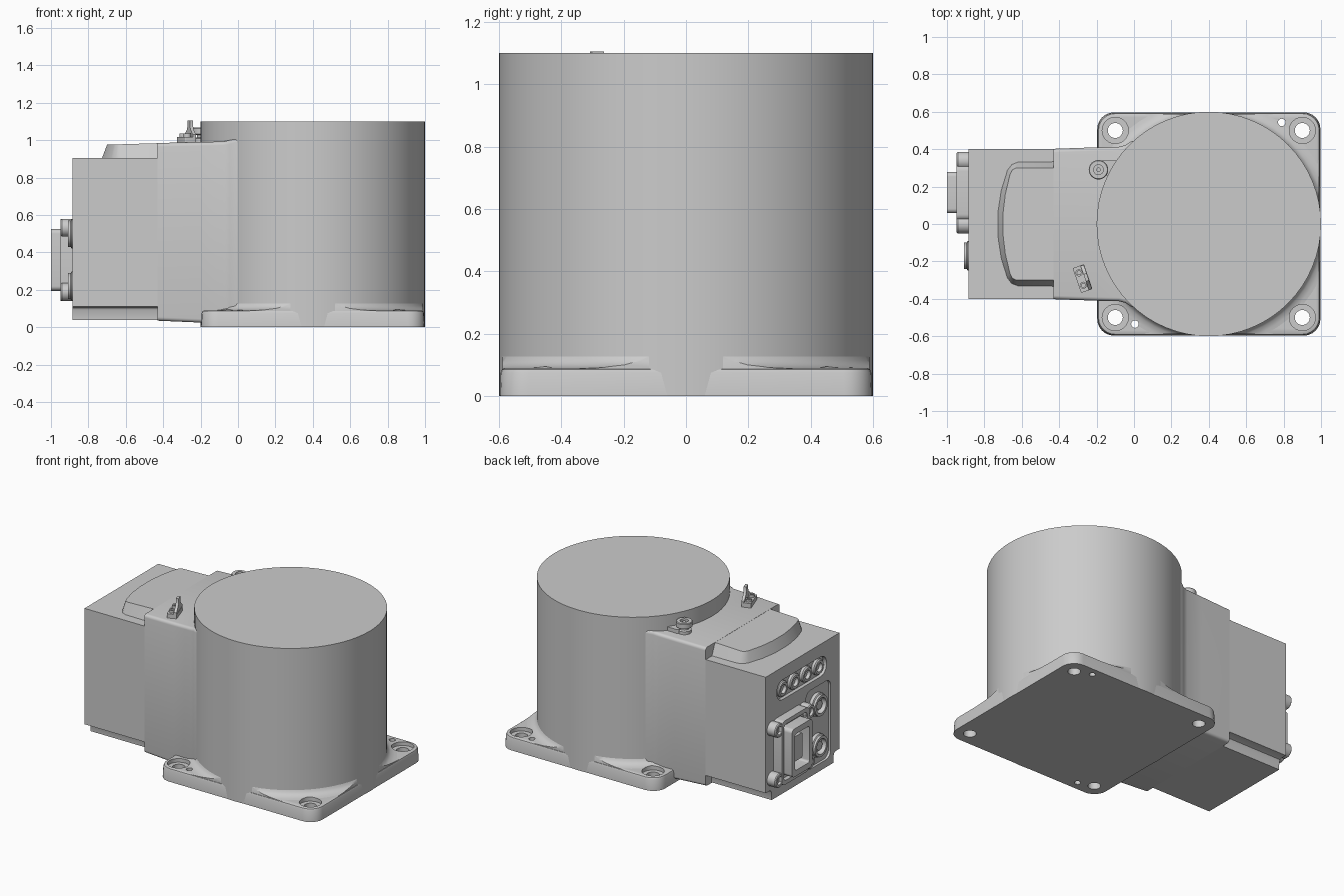
import bpy, bmesh, math
from mathutils import Matrix, Vector

if "Cube" in bpy.data.objects:
    bpy.data.objects.remove(bpy.data.objects["Cube"])


def loft(name, rings):
    """Skin a stack of equal-length point rings and cap both ends."""
    bm = bmesh.new()
    vs = [[bm.verts.new(p) for p in r] for r in rings]
    n = len(rings[0])
    for a, b in zip(vs, vs[1:]):
        for i in range(n):
            j = (i + 1) % n
            bm.faces.new((a[i], a[j], b[j], b[i]))
    bm.faces.new(vs[0])
    bm.faces.new(vs[-1])
    bmesh.ops.recalc_face_normals(bm, faces=bm.faces)
    me = bpy.data.meshes.new(name)
    bm.to_mesh(me)
    bm.free()
    ob = bpy.data.objects.new(name, me)
    bpy.context.collection.objects.link(ob)
    return ob


def place(pts, axis, h):
    """2D outline -> 3D: Z plane is (x, y), X plane is (y, z)."""
    return [(u, v, h) if axis == 'Z' else (h, u, v) for u, v in pts]


def prism(name, pts, axis, lo, hi):
    return loft(name, [place(pts, axis, lo), place(pts, axis, hi)])


def rrect(cu, cv, hu, hv, r, n=6):
    out = []
    for k, (su, sv) in enumerate(((1, 1), (-1, 1), (-1, -1), (1, -1))):
        for i in range(n + 1):
            a = math.pi / 2 * (k + i / n)
            out.append((cu + su * (hu - r) + r * math.cos(a), cv + sv * (hv - r) + r * math.sin(a)))
    return out


def lathe(name, cu, cv, axis, profile, n=32):
    """Revolve (radius, height) pairs about an axis through (cu, cv)."""
    circ = [(math.cos(2 * math.pi * i / n), math.sin(2 * math.pi * i / n)) for i in range(n)]
    return loft(name, [place([(cu + r * c, cv + r * s) for c, s in circ], axis, h) for r, h in profile])


def boolean(targets, cutters, op='DIFFERENCE'):
    for t in targets:
        for c in cutters:
            m = t.modifiers.new('bool', 'BOOLEAN')
            m.operation, m.solver, m.object = op, 'EXACT', c
            bpy.context.view_layer.objects.active = t
            bpy.ops.object.modifier_apply(modifier=m.name)
    for c in cutters:
        bpy.data.objects.remove(c)


# Main drum
lathe('drum', 0.4, 0, 'Z', [(0.6, 0.0), (0.6, 1.1)], 64)

# Mounting plate with softened top edge, and the cove where the drum meets it
plate = loft('mounting_plate', [place(rrect(0.4, 0, 0.597 - d, 0.597 - d, 0.09), 'Z', z)
                                for d, z in ((0, 0), (0.003, 0.075), (0.007, 0.086), (0.016, 0.09))])
cove = lathe('drum_cove', 0.4, 0, 'Z',
             [(0.68, 0.05), (0.68, 0.088), (0.645, 0.092), (0.62, 0.101), (0.606, 0.114), (0.599, 0.13)], 64)
boolean([cove], [prism('trim', rrect(0.4, 0, 0.588, 0.588, 0.085), 'Z', -0.1, 0.3)], 'INTERSECT')

# Counterbored bolt holes and two dowel holes
cutters = []
for x in (-0.1, 0.9):
    for y in (-0.5, 0.5):
        cutters.append(lathe('bolt_cut', x, y, 'Z', [(0.04, -0.1), (0.04, 0.065), (0.07, 0.065), (0.07, 0.3)]))
for x, y in ((0.79, 0.543), (0.005, -0.535)):
    cutters.append(lathe('dowel_cut', x, y, 'Z', [(0.02, -0.1), (0.02, 0.3)], 20))
boolean([plate, cove], cutters)

# Neck flaring into the drum
loft('neck', [place(rrect(0, (lo + hi) / 2, w, (hi - lo) / 2, 0.02, 4), 'X', x) for x, w, lo, hi in (
    (-0.43, 0.402, 0.035, 0.985), (-0.2, 0.41, 0.025, 0.99), (-0.08, 0.413, 0.022, 0.993),
    (-0.045, 0.422, 0.02, 1.0), (-0.015, 0.442, 0.02, 1.008), (0.1, 0.45, 0.02, 1.01))])

# Rear housing with stepped lower edges
half = [(0.4, 0.905), (0.4, 0.11), (0.36, 0.11), (0.345, 0.104), (0.337, 0.09), (0.335, 0.038)]
rear = prism('rear_housing', half + [(-y, z) for y, z in reversed(half)], 'X', -0.885, -0.42)
boolean([rear], [prism('slot_cut', rrect(0.01, 0.75, 0.27, 0.068, 0.065), 'X', -1, -0.86),
                 prism('panel_cut', rrect(-0.17, 0.36, 0.135, 0.27, 0.05), 'X', -1, -0.868)])


# Raised hump on the rear housing, sloping down at its rim
def hump_ring(pts, z):
    full = pts + [(x, -y) for x, y in reversed(pts)]
    return [(x, y, z + 0.03 * (x + 0.43)) for x, y in full]


loft('top_hump', [
    hump_ring([(-0.4, 0.335), (-0.62, 0.335), (-0.655, 0.322), (-0.68, 0.29), (-0.715, 0.18), (-0.732, 0.07)], 0.9),
    hump_ring([(-0.4, 0.3), (-0.63, 0.3), (-0.65, 0.29), (-0.663, 0.265), (-0.688, 0.16), (-0.7, 0.06)], 0.984)])

# Row of four air fittings in the upper slot
for i in range(4):
    lathe(f'air_fitting_{i + 1}', 0.205 - 0.13 * i, 0.75, 'X',
          [(0.053, -0.855), (0.053, -0.878), (0.045, -0.885), (0.03, -0.885), (0.026, -0.864)], 24)

# Two round sockets with a centre core
for i, z in enumerate((0.5, 0.22)):
    lathe(f'round_socket_{i + 1}', -0.17, z, 'X',
          [(0.078, -0.86), (0.078, -0.89), (0.07, -0.895), (0.07, -0.91), (0.052, -0.91), (0.05, -0.875)])
    lathe(f'socket_core_{i + 1}', -0.17, z, 'X', [(0.03, -0.87), (0.03, -0.895)], 20)

# Rectangular connector: frame, corner ears, hollow shell, insert
CY, CZ = 0.168, 0.36
frame = prism('connector_frame', rrect(CY, CZ, 0.15, 0.22, 0.035), 'X', -0.87, -0.95)
boolean([frame], [prism('frame_cut', rrect(CY, CZ, 0.127, 0.192, 0.025), 'X', -1.1, -0.92)])
for sy in (-1, 1):
    for sz in (-1, 1):
        lathe('connector_ear', CY + sy * 0.17, CZ + sz * 0.172, 'X',
              [(0.048, -0.865), (0.048, -0.942), (0.042, -0.948), (0.027, -0.948), (0.027, -0.93)], 24)
shell = prism('connector_shell', rrect(CY, CZ, 0.11, 0.165, 0.025), 'X', -0.9, -1.0)
boolean([shell], [prism('shell_cut', rrect(CY, CZ, 0.078, 0.125, 0.015), 'X', -1.1, -0.92)])
prism('connector_insert', rrect(CY, CZ, 0.045, 0.085, 0.01), 'X', -0.91, -0.97)

# Vent plug on the neck and its small boss
lathe('vent_plug', -0.19, 0.29, 'Z',
      [(0.045, 0.975), (0.045, 1.01), (0.03, 1.014), (0.03, 1.028), (0.052, 1.033), (0.052, 1.062),
       (0.048, 1.067), (0.026, 1.067), (0.026, 1.045)])
lathe('vent_core', -0.19, 0.29, 'Z', [(0.012, 1.03), (0.012, 1.06)], 16)
prism('vent_boss', rrect(-0.135, 0.3, 0.045, 0.04, 0.01), 'Z', 0.975, 1.018)

# Angled bracket: foot, upright tab, two screws
tab = [(0.068, 0.985), (0.068, 1.03), (0.032, 1.055), (0.02, 1.075), (0.02, 1.105)]
bracket = [prism('bracket_foot', rrect(0, 0, 0.032, 0.07, 0.006), 'Z', 0.98, 1.018),
           prism('bracket_tab', tab + [(-y, z) for y, z in reversed(tab)], 'X', 0.012, 0.03)]
for y in (-0.035, 0.035):
    bracket.append(lathe('bracket_screw', -0.008, y, 'Z',
                         [(0.019, 1.01), (0.019, 1.035), (0.01, 1.035), (0.01, 1.025)], 20))
move = Matrix.Translation((-0.275, -0.292, 0)) @ Matrix.Rotation(math.radians(19), 4, 'Z')
for ob in bracket:
    ob.data.transform(move)

# Smooth shading with crisp edges
for ob in bpy.context.scene.objects:
    ob.select_set(True)
bpy.context.view_layer.objects.active = plate
bpy.ops.object.shade_smooth_by_angle(angle=math.radians(35))
